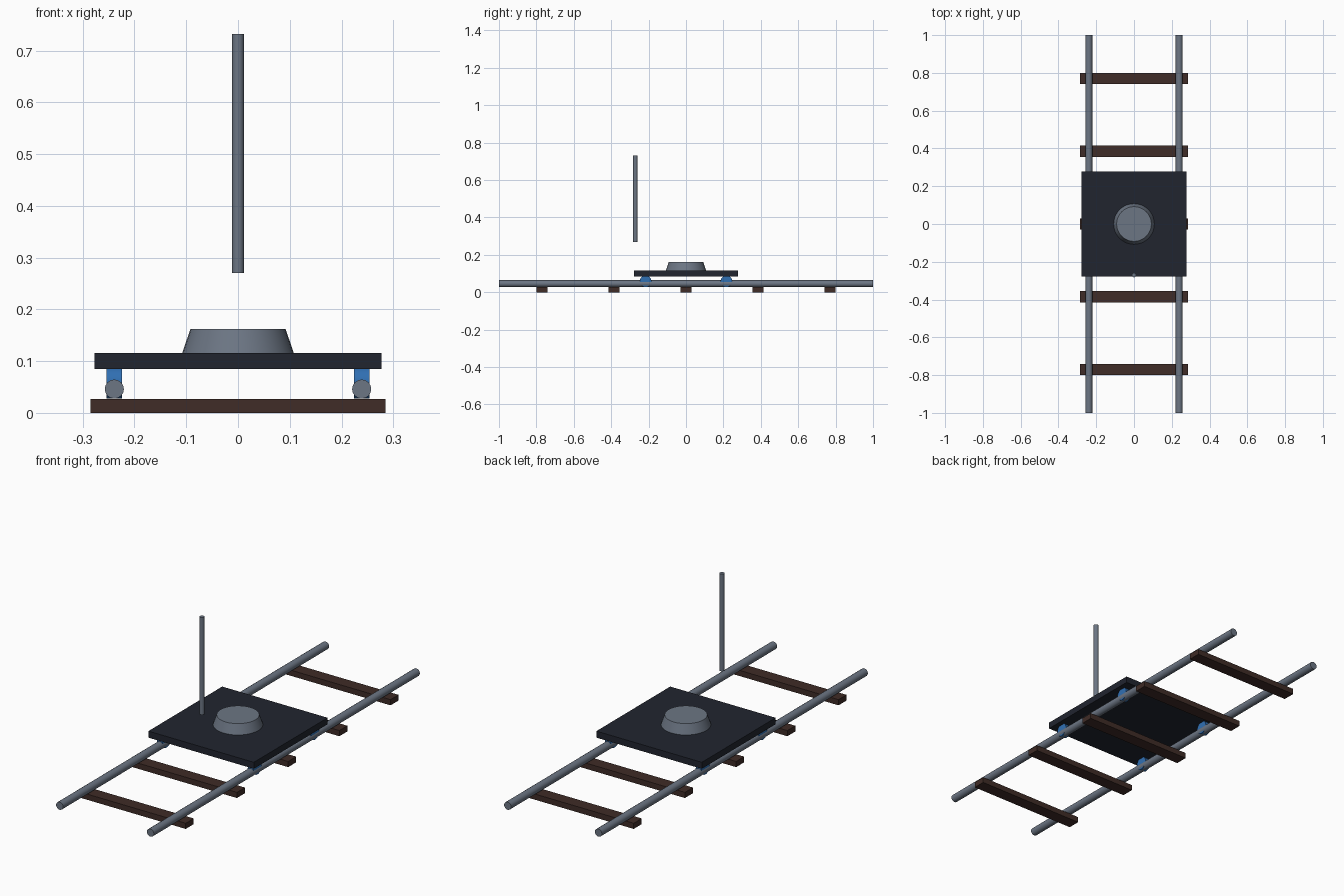
import bpy
from math import pi, radians

if "Cube" in bpy.data.objects:
    bpy.data.objects.remove(bpy.data.objects["Cube"])


def material(name, rgb):
    m = bpy.data.materials.new(name)
    m.diffuse_color = (*rgb, 1)
    m.use_nodes = True
    m.node_tree.nodes["Principled BSDF"].inputs["Base Color"].default_value = m.diffuse_color
    return m


steel = material("steel", (0.15, 0.18, 0.23))
wood = material("wood", (0.05, 0.025, 0.02))
dark = material("dark_metal", (0.015, 0.018, 0.028))
blue = material("blue", (0.03, 0.16, 0.45))


def finish(name, mat, smooth=False):
    ob = bpy.context.object
    ob.name = name
    ob.data.materials.append(mat)
    if smooth:
        bpy.ops.object.shade_smooth_by_angle(angle=radians(35))
    return ob


def box(name, loc, size, mat):
    bpy.ops.mesh.primitive_cube_add(size=1, location=loc)
    bpy.context.object.scale = size
    bpy.ops.object.transform_apply(location=False, rotation=False, scale=True)
    return finish(name, mat)


def rod(name, loc, radius, length, mat, rot=(0, 0, 0), sides=16):
    bpy.ops.mesh.primitive_cylinder_add(vertices=sides, radius=radius,
                                        depth=length, location=loc, rotation=rot)
    return finish(name, mat, True)


# Wooden cross ties
for i in range(-2, 3):
    box(f"tie_{i + 3}", (0, i * 0.385, 0.0135), (0.57, 0.06, 0.027), wood)

# Tubular rails with two wheels riding on each
for side, x in (("left", -0.239), ("right", 0.239)):
    rod(f"{side}_rail", (x, 0, 0.046), 0.0185, 2, steel, (pi / 2, 0, 0))
    for end, y in (("front", -0.216), ("back", 0.216)):
        rod(f"{end}_{side}_wheel", (x, y, 0.059), 0.031, 0.03, blue, (0, pi / 2, 0), 20)

# Platform
box("platform", (0, 0, 0.1), (0.555, 0.555, 0.031), dark)

# Tapered mount on the platform
bpy.ops.mesh.primitive_cone_add(vertices=32, radius1=0.108, radius2=0.092,
                                depth=0.047, location=(0, 0, 0.1385))
finish("tapered_mount", steel, True)

# Upright push handle above the front edge
rod("push_handle", (0, -0.271, 0.501), 0.0115, 0.462, steel)
